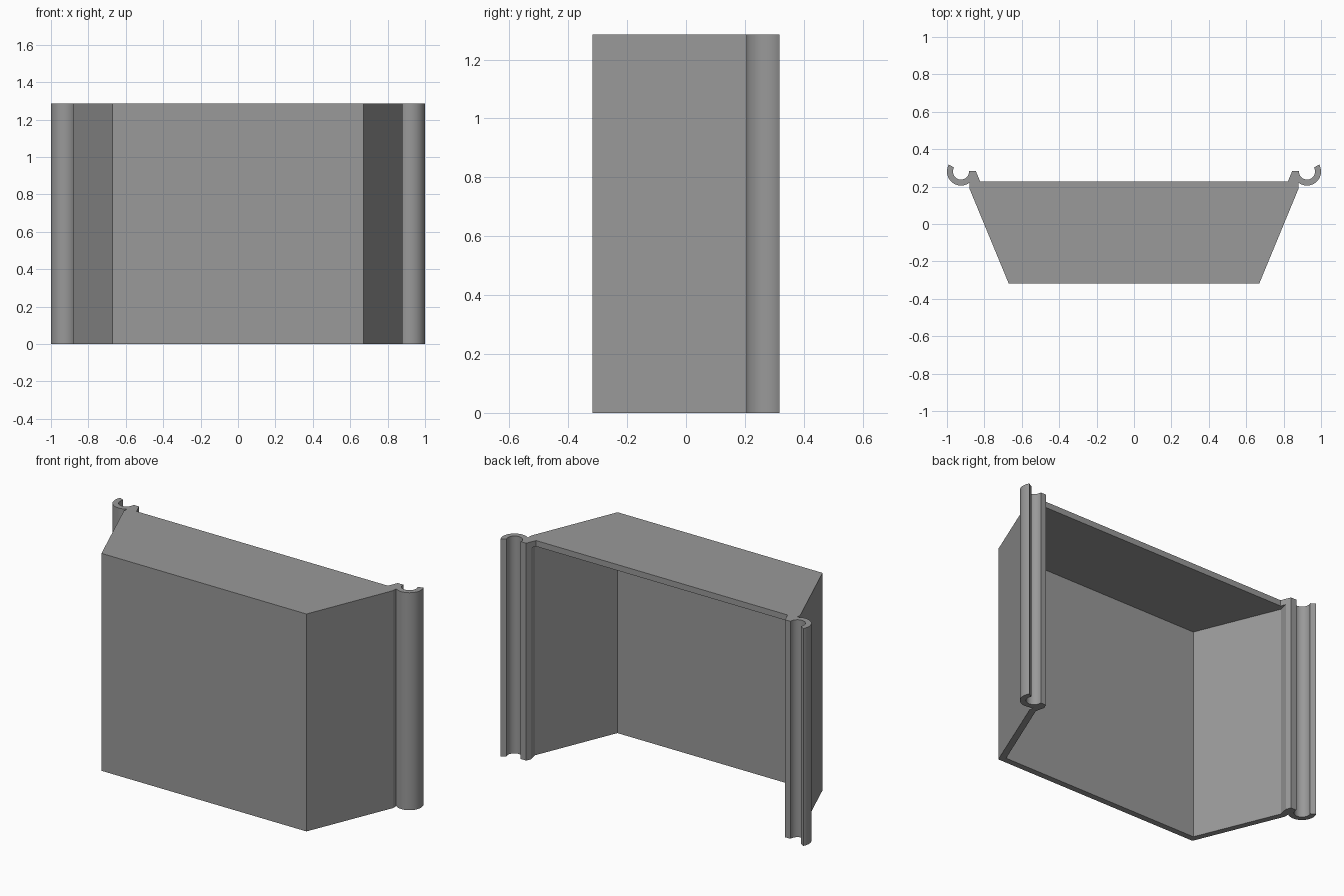
import bpy, bmesh, math

if "Cube" in bpy.data.objects:
    bpy.data.objects.remove(bpy.data.objects["Cube"])

HEIGHT, ROOF = 1.285, 0.035


def arc(cx, cy, r, a0, a1, n):
    return [(cx + r * math.cos(math.radians(a0 + (a1 - a0) * i / n)),
             cy + r * math.sin(math.radians(a0 + (a1 - a0) * i / n))) for i in range(n + 1)]


def prism(name, half, z0, z1):
    """Extrude a half profile, mirrored across x = 0, from z0 to z1."""
    pts = half + [(-x, y) for x, y in reversed(half)]
    bm = bmesh.new()
    base = bm.faces.new([bm.verts.new((x, y, z0)) for x, y in pts])
    top = bmesh.ops.extrude_face_region(bm, geom=[base])["geom"]
    bmesh.ops.translate(bm, vec=(0, 0, z1 - z0),
                        verts=[v for v in top if isinstance(v, bmesh.types.BMVert)])
    bmesh.ops.recalc_face_normals(bm, faces=bm.faces)
    mesh = bpy.data.meshes.new(name)
    bm.to_mesh(mesh)
    bm.free()
    obj = bpy.data.objects.new(name, mesh)
    bpy.context.collection.objects.link(obj)
    return obj


# Tapered body with flanges and curled side hooks
hook = (arc(0.925, 0.2805, 0.075, -126.9, 30, 24)
        + arc(0.925, 0.2805, 0.043, 30, -180, 28))
body = prism("hooked_cover",
             [(0.67, -0.318), (0.88, 0.19)] + hook
             + [(0.882, 0.284), (0.846, 0.284), (0.822, 0.226)], 0, HEIGHT)

# Cavity, open at the back and bottom
cavity = prism("cavity_cutter",
               [(0.646, -0.282), (0.846, 0.2), (0.834, 0.255), (0.79, 0.45)],
               -0.1, HEIGHT - ROOF)
cavity.hide_render = True

cut = body.modifiers.new("hollow", "BOOLEAN")
cut.operation = "DIFFERENCE"
cut.solver = "EXACT"
cut.object = cavity
bpy.context.view_layer.objects.active = body
body.select_set(True)
bpy.ops.object.modifier_apply(modifier=cut.name)
bpy.data.objects.remove(cavity)

# Plain grey finish
grey = bpy.data.materials.new("grey")
grey.diffuse_color = (0.32, 0.32, 0.32, 1)
grey.use_nodes = True
grey.node_tree.nodes["Principled BSDF"].inputs["Base Color"].default_value = grey.diffuse_color
body.data.materials.clear()
body.data.materials.append(grey)
bpy.ops.object.shade_smooth_by_angle(angle=math.radians(20))
